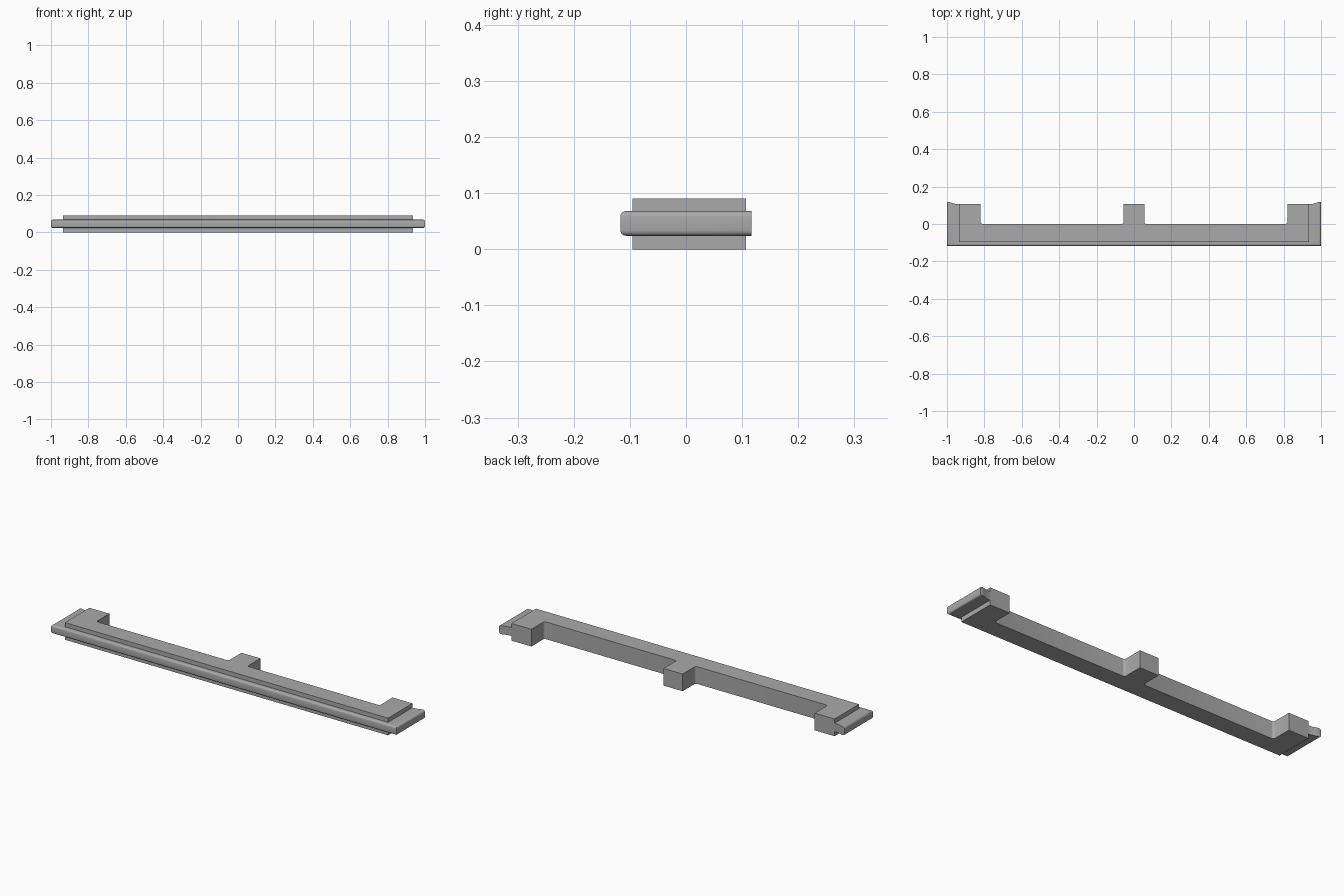
import bpy, bmesh, math

cube = bpy.data.objects.get("Cube")
if cube:
    bpy.data.objects.remove(cube, do_unlink=True)

grey = bpy.data.materials.new("mid grey")
grey.use_nodes = True
colour = (0.4, 0.4, 0.4, 1)
grey.diffuse_color = colour
grey.node_tree.nodes["Principled BSDF"].inputs["Base Color"].default_value = colour


def mirrored(half):
    """Closed outline from its right half, ordered front to back."""
    return half + [(-x, y) for x, y in reversed(half)]


def fillet(cx, cy, r, start, end, steps=4):
    """Arc points between two angles in degrees."""
    angles = [math.radians(start + (end - start) * i / steps) for i in range(steps + 1)]
    return [(cx + r * math.cos(a), cy + r * math.sin(a)) for a in angles]


def extrude(name, outline, z0, z1, rounded, radius):
    """Prism from an outline; edges chosen by the rule get rounded."""
    bm = bmesh.new()
    base = bm.faces.new([bm.verts.new((x, y, z0)) for x, y in outline])
    top = bmesh.ops.extrude_face_region(bm, geom=[base])["geom"]
    for v in top:
        if isinstance(v, bmesh.types.BMVert):
            v.co.z = z1
    bmesh.ops.recalc_face_normals(bm, faces=bm.faces[:])
    edges = [e for e in bm.edges
             if abs(e.verts[0].co.z - e.verts[1].co.z) < 1e-5 and rounded(e)]
    bmesh.ops.bevel(bm, geom=edges, offset=radius, segments=4,
                    profile=0.5, affect='EDGES', clamp_overlap=True)
    mesh = bpy.data.meshes.new(name)
    bm.to_mesh(mesh)
    bm.free()
    mesh.materials.append(grey)
    obj = bpy.data.objects.new(name, mesh)
    bpy.context.collection.objects.link(obj)
    return obj


# Bar with two end lugs and a centre lug, filleted where they meet
R = 0.012
LUG, BACK, END = 0.82, 0.107, 0.935
half = [(END, -0.095), (END, BACK), (LUG, BACK)]
half += fillet(LUG - R, R, R, 0, -90)
half += fillet(0.055 + R, R, R, 270, 180)
half += [(0.055, BACK)]
bar = extrude("lugged_bar", mirrored(half), 0, 0.09,
              lambda e: all(abs(v.co.y) < 1e-5 for v in e.verts), 0.008)

# Tongue round the front and ends, flared slightly at its back corners
half = [(1, -0.117), (1, 0.117), (0.985, 0.117), (0.97, 0.112), (0.955, 0.108),
        (0.935, 0.106), (0.90, 0.106), (0.90, -0.06)]
tongue = extrude("tongue", mirrored(half), 0.024, 0.068,
                 lambda e: all(abs(v.co.x) > 0.999 for v in e.verts), 0.01)

# Merge the tongue into the bar
join = bar.modifiers.new("join_tongue", 'BOOLEAN')
join.operation = 'UNION'
join.solver = 'EXACT'
join.object = tongue
bpy.ops.object.select_all(action='DESELECT')
bpy.context.view_layer.objects.active = bar
bar.select_set(True)
bpy.ops.object.modifier_apply(modifier=join.name)
bpy.data.objects.remove(tongue, do_unlink=True)
bpy.ops.object.shade_smooth_by_angle(angle=math.radians(30))
